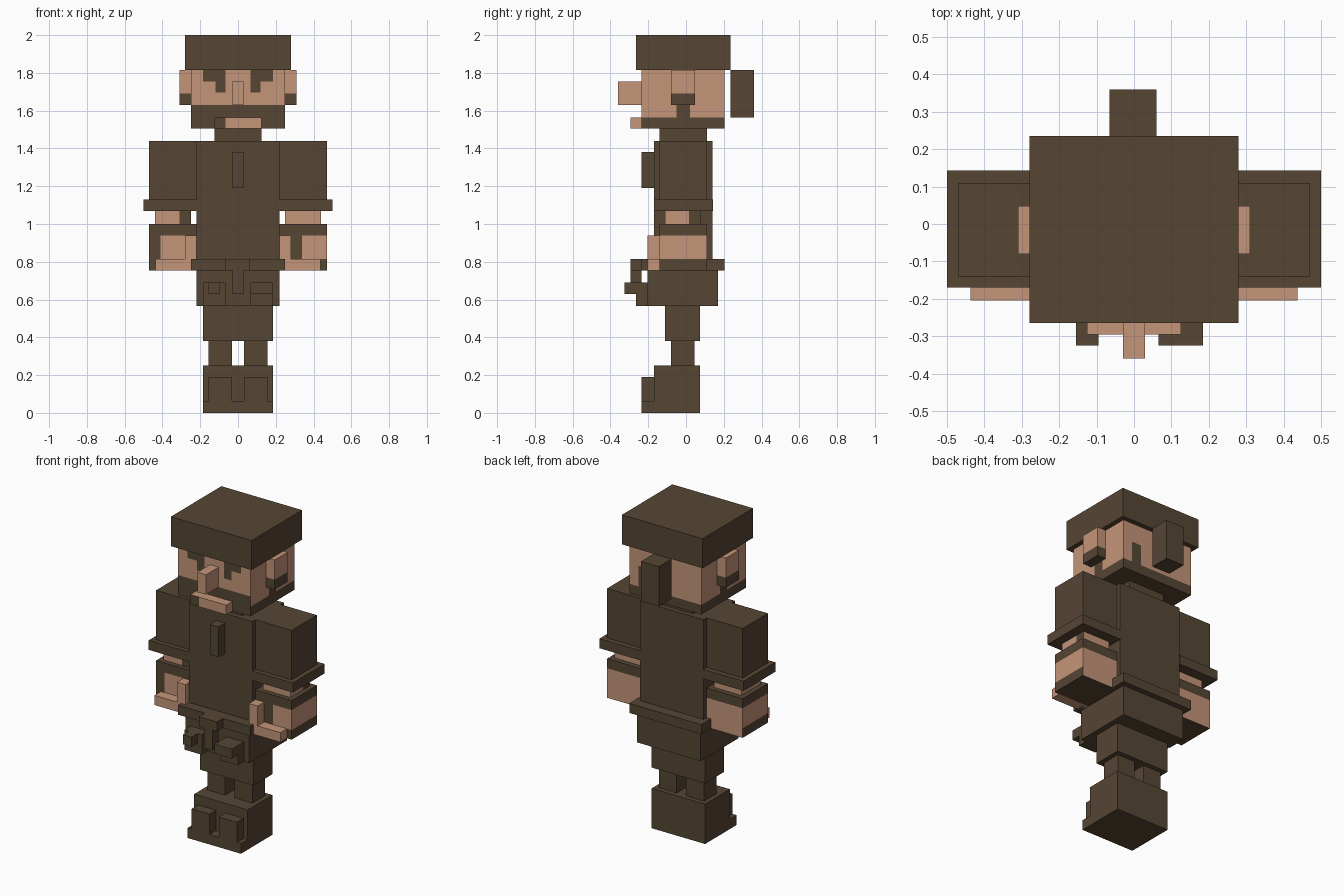
import bpy, bmesh
from mathutils import Vector

if "Cube" in bpy.data.objects:
    bpy.data.objects.remove(bpy.data.objects["Cube"])


def material(name, rgb):
    m = bpy.data.materials.new(name)
    m.diffuse_color = (*rgb, 1)
    m.use_nodes = True
    m.node_tree.nodes["Principled BSDF"].inputs["Base Color"].default_value = m.diffuse_color
    return m


CLOTH = material("dark_brown", (0.092, 0.061, 0.034))
SKIN = material("skin", (0.56, 0.30, 0.19))


def box(name, x, y, z, mat=CLOTH, cuts=(), dark=None):
    """Box from ranges; cuts = (axis, positions) add edge loops, dark(centre, normal) picks cloth faces."""
    bm = bmesh.new()
    bmesh.ops.create_cube(bm, size=1)
    for v in bm.verts:
        v.co = Vector([(r[0] + r[1]) / 2 + c * (r[1] - r[0]) for r, c in zip((x, y, z), v.co)])
    for axis, positions in cuts:
        n = Vector((0, 0, 0))
        n[axis] = 1
        for p in positions:
            bmesh.ops.bisect_plane(bm, geom=bm.verts[:] + bm.edges[:] + bm.faces[:],
                                   plane_co=n * p, plane_no=n)
    bm.normal_update()
    if dark:
        for f in bm.faces:
            f.material_index = int(dark(f.calc_center_median(), f.normal))
    me = bpy.data.meshes.new(name)
    bm.to_mesh(me)
    bm.free()
    me.materials.append(mat)
    if dark:
        me.materials.append(CLOTH)
    ob = bpy.data.objects.new(name, me)
    bpy.context.collection.objects.link(ob)
    return ob


def span(s, a, b):
    """Range a..b mirrored to side s."""
    return (a, b) if s > 0 else (-b, -a)


# Head: beard, eyes and sideburns are coloured faces
def head_dark(c, n):
    if n.z < -0.5 or c.z < 1.565:
        return True
    if n.y < -0.5:
        a = abs(c.x)
        return c.z < 1.63 or (c.z > 1.755 and 0.065 < a < 0.185) or (c.z > 1.695 and 0.07 < a < 0.12)
    if n.y > 0.5:
        return 0.12 < c.x < 0.185 and c.z < 1.695
    return abs(n.x) > 0.5 and c.z < 1.63 and -0.05 < c.y < 0.02


box("head", (-0.25, 0.25), (-0.235, 0.205), (1.505, 1.815), SKIN,
    [(0, (-0.185, -0.12, -0.067, 0.067, 0.12, 0.185)), (1, (-0.05, 0.02)),
     (2, (1.565, 1.63, 1.695, 1.755))], head_dark)
box("cap", (-0.28, 0.28), (-0.265, 0.235), (1.815, 2.0))
box("hair_tail", (-0.065, 0.06), (0.235, 0.36), (1.565, 1.815))
box("nose", (-0.03, 0.03), (-0.36, -0.235), (1.63, 1.755), SKIN)
box("mouth", (-0.125, 0.125), (-0.295, -0.235), (1.505, 1.565), SKIN,
    [(0, (-0.065,))], lambda c, n: n.y < -0.5 and c.x < -0.065)
for s, side in ((-1, "left"), (1, "right")):
    box(side + "_ear", span(s, 0.25, 0.31), (-0.08, 0.048), (1.63, 1.815), SKIN,
        [(2, (1.692,))], lambda c, n: c.z < 1.692)

# Torso, belt and hips
box("neck", (-0.125, 0.125), (-0.14, 0.11), (1.44, 1.505))
box("torso", (-0.22, 0.22), (-0.17, 0.14), (0.815, 1.44))
box("chest_button", (-0.03, 0.03), (-0.235, -0.17), (1.19, 1.38))
box("belt", (-0.25, 0.25), (-0.235, 0.205), (0.755, 0.815))
box("buckle", (-0.065, 0.06), (-0.295, -0.235), (0.755, 0.815))
box("belt_strap", (-0.03, 0.03), (-0.295, -0.235), (0.63, 0.755))
box("hips", (-0.22, 0.22), (-0.205, 0.17), (0.565, 0.755))
for s, side, a, b in ((-1, "left", -0.155, -0.095), (1, "right", 0.065, 0.185)):
    box(side + "_pouch", span(s, 0.065, 0.185), (-0.265, -0.205), (0.565, 0.69))
    box(side + "_pouch_flap", (a, b), (-0.325, -0.265), (0.63, 0.69))


# Arms: hand bands and forearm patches are coloured faces
def hand_dark(c, n):
    if abs(n.z) > 0.5 or c.z > 0.94:
        return True
    if n.x * c.x > 0.1:
        return c.z < 0.815
    if n.y < -0.5:
        return c.z < 0.815 or c.x < -0.41 or 0.28 < c.x < 0.34
    return False


def forearm_dark(c, n):
    return (n.x > 0.5 and c.x > 0 and c.y > 0.015) or (n.y < -0.5 and -0.31 < c.x < 0)


for s, side in ((-1, "left"), (1, "right")):
    box(side + "_sleeve", span(s, 0.22, 0.47), (-0.14, 0.11), (1.13, 1.44))
    box(side + "_cuff", span(s, 0.22, 0.50), (-0.17, 0.143), (1.07, 1.13))
    box(side + "_forearm", span(s, 0.25, 0.44), (-0.11, 0.078), (1.0, 1.07), SKIN,
        [(0, (-0.31,)), (1, (0.015,))], forearm_dark)
    box(side + "_hand", span(s, 0.22, 0.47), (-0.14, 0.11), (0.755, 1.0), SKIN,
        [(0, (-0.41, 0.28, 0.34)), (2, (0.815, 0.94))], hand_dark)
    box(side + "_fingers", span(s, 0.22, 0.437), (-0.205, -0.14), (0.755, 0.815), SKIN)
    box(side + "_thumb", span(s, 0.22, 0.28), (-0.205, -0.14), (0.815, 0.94), SKIN)

# Legs and boots
box("thighs", (-0.185, 0.185), (-0.11, 0.075), (0.38, 0.565))
box("boots", (-0.185, 0.185), (-0.17, 0.075), (0, 0.25))
box("boot_sole", (-0.185, 0.185), (-0.235, -0.17), (0, 0.063))
for s, side in ((-1, "left"), (1, "right")):
    box(side + "_shin", span(s, 0.033, 0.157), (-0.08, 0.045), (0.25, 0.38))
    box(side + "_toe", span(s, 0.033, 0.157), (-0.235, -0.17), (0.063, 0.19))
